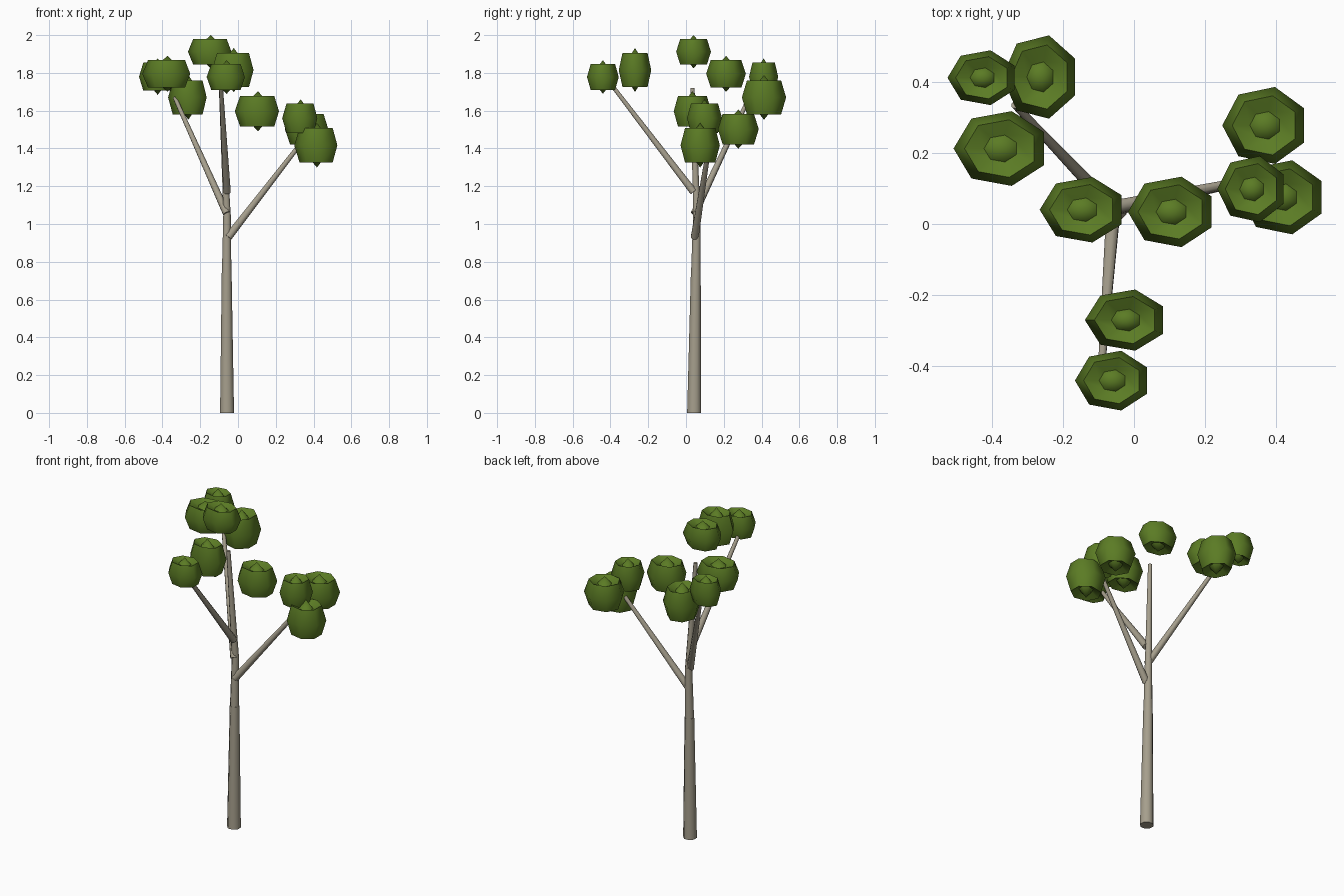
import bpy, math
from mathutils import Vector

if "Cube" in bpy.data.objects:
    bpy.data.objects.remove(bpy.data.objects["Cube"])


def material(name, rgb):
    m = bpy.data.materials.new(name)
    m.diffuse_color = (*rgb, 1)
    m.use_nodes = True
    m.node_tree.nodes["Principled BSDF"].inputs["Base Color"].default_value = m.diffuse_color
    return m


bark = material("grey_bark", (0.38, 0.345, 0.265))
leaf = material("leaf_green", (0.105, 0.20, 0.018))


def make_object(name, verts, faces, mat, angle):
    mesh = bpy.data.meshes.new(name)
    mesh.from_pydata(verts, [], faces)
    mesh.materials.append(mat)
    obj = bpy.data.objects.new(name, mesh)
    bpy.context.collection.objects.link(obj)
    bpy.ops.object.select_all(action='DESELECT')
    bpy.context.view_layer.objects.active = obj
    obj.select_set(True)
    bpy.ops.object.shade_smooth_by_angle(angle=math.radians(angle))
    return obj


def limb(name, a, b, r1, r2, sides=8):
    """Tapered capped cylinder from a to b."""
    a, b = Vector(a), Vector(b)
    q = Vector((0, 0, 1)).rotation_difference(b - a)
    verts = []
    for p, r in ((a, r1), (b, r2)):
        for i in range(sides):
            t = 2 * math.pi * (i + 0.5) / sides
            verts.append(p + q @ Vector((r * math.cos(t), r * math.sin(t), 0)))
    faces = [(i, (i + 1) % sides, sides + (i + 1) % sides, sides + i) for i in range(sides)]
    faces += [tuple(reversed(range(sides))), tuple(range(sides, 2 * sides))]
    return make_object(name, verts, faces, bark, 50)


# rings of a leaf clump (radius, height): rim, dipped inner ring, raised pole
RINGS = [(0.36, -0.56), (0.77, -0.77), (1, 0), (0.77, 0.77), (0.36, 0.56)]


def clump(name, x, y, z, hx, hy, hz, n=7):
    """Seven-sided leaf clump; hx, hy, hz are half extents."""
    rx, ry = hx / 0.95, hy / 0.975
    cx = x - hx + rx
    verts = []
    for r, h in RINGS:
        for i in range(n):
            t = math.pi + 2 * math.pi * i / n
            verts.append((cx + rx * r * math.cos(t), y + ry * r * math.sin(t), z + hz * h))
    verts += [(cx, y, z - hz), (cx, y, z + hz)]
    bottom, top, last = len(verts) - 2, len(verts) - 1, (len(RINGS) - 1) * n
    faces = []
    for i in range(n):
        j = (i + 1) % n
        for k in range(0, last, n):
            faces.append((k + i, k + j, k + n + j, k + n + i))
        faces += [(bottom, j, i), (top, last + i, last + j)]
    return make_object(name, verts, faces, leaf, 62)


# trunk in three tapering lengths
limb("trunk_lower", (-0.058, 0.043, 0), (-0.06, 0.052, 0.755), 0.040, 0.028)
limb("trunk_middle", (-0.06, 0.052, 0.75), (-0.058, 0.058, 1.07), 0.027, 0.021)
limb("trunk_upper", (-0.058, 0.058, 1.05), (-0.09, 0.034, 1.72), 0.021, 0.012)

# branches
limb("branch_right", (-0.052, 0.046, 0.93), (0.335, 0.125, 1.43), 0.022, 0.012)
limb("branch_back_left", (-0.06, 0.045, 1.055), (-0.335, 0.335, 1.67), 0.021, 0.011)
limb("branch_front", (-0.058, 0.04, 1.17), (-0.09, -0.385, 1.725), 0.021, 0.011)

# leaf clumps: centre x, y, z and half extents
CLUMPS = [
    (-0.430, 0.411, 1.780, 0.094, 0.077, 0.096),
    (-0.268, 0.413, 1.670, 0.102, 0.117, 0.118),
    (-0.380, 0.212, 1.795, 0.127, 0.105, 0.095),
    (-0.150, 0.040, 1.912, 0.115, 0.092, 0.088),
    (0.100, 0.034, 1.597, 0.117, 0.099, 0.106),
    (0.363, 0.277, 1.502, 0.115, 0.108, 0.104),
    (0.412, 0.075, 1.417, 0.114, 0.104, 0.118),
    (0.327, 0.098, 1.560, 0.093, 0.093, 0.100),
    (-0.028, -0.270, 1.815, 0.110, 0.086, 0.117),
    (-0.065, -0.440, 1.778, 0.101, 0.084, 0.089),
]
for i, c in enumerate(CLUMPS):
    clump(f"leaf_clump_{i + 1}", *c)
